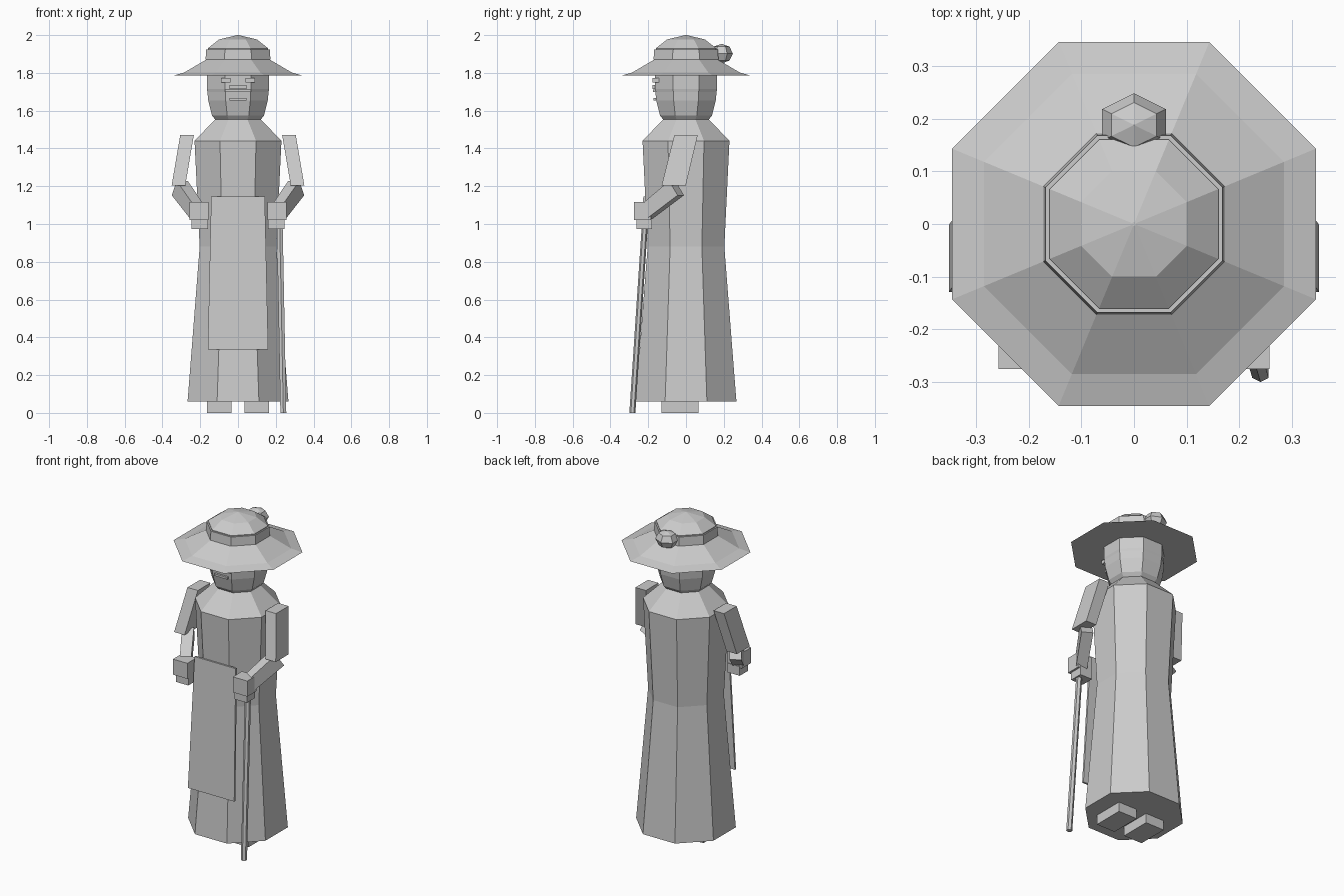
import bpy, bmesh
from math import pi, cos, sin
from mathutils import Vector, Matrix

if "Cube" in bpy.data.objects:
    bpy.data.objects.remove(bpy.data.objects["Cube"])


def make(name, verts, faces):
    me = bpy.data.meshes.new(name)
    me.from_pydata([tuple(v) for v in verts], [], faces)
    bm = bmesh.new()
    bm.from_mesh(me)
    bmesh.ops.recalc_face_normals(bm, faces=bm.faces)
    bm.to_mesh(me)
    bm.free()
    ob = bpy.data.objects.new(name, me)
    bpy.context.collection.objects.link(ob)
    return ob


def skin(name, rings):
    """Join equal-sized rings of points and cap both ends."""
    n = len(rings[0])
    verts = [v for r in rings for v in r]
    faces = [(k * n + i, k * n + (i + 1) % n, (k + 1) * n + (i + 1) % n, (k + 1) * n + i)
             for k in range(len(rings) - 1) for i in range(n)]
    faces += [tuple(range(n)), tuple(range(len(verts) - n, len(verts)))]
    return make(name, verts, faces)


def octagon(name, profile):
    """Stack of octagons; profile holds (half width across flats, z)."""
    return skin(name, [[(a / cos(pi / 8) * cos(pi / 8 + i * pi / 4),
                         a / cos(pi / 8) * sin(pi / 8 + i * pi / 4), z) for i in range(8)]
                       for a, z in profile])


def quad(c, u, v):
    c, u, v = Vector(c), Vector(u), Vector(v)
    return [c - u - v, c + u - v, c + u + v, c - u + v]


def box(name, x, y, z):
    ring = lambda h: [(x[0], y[0], h), (x[1], y[0], h), (x[1], y[1], h), (x[0], y[1], h)]
    return skin(name, [ring(z[0]), ring(z[1])])


# Robe, shoulders and head
octagon("robe", [(0.267, 0.06), (0.245, 0.34), (0.203, 0.88), (0.23, 1.44)])
octagon("shoulder_cape", [(0.23, 1.44), (0.12, 1.555)])
octagon("head", [(0.118, 1.55), (0.138, 1.575), (0.158, 1.655), (0.162, 1.70),
                 (0.165, 1.715), (0.165, 1.80)])

# Hat: brim, crown, band and knot
octagon("hat_brim", [(0.345, 1.785), (0.285, 1.802), (0.16, 1.875)])
octagon("hat_crown", [(0.16, 1.86), (0.16, 1.93), (0.10, 1.977), (0.004, 2.0)])
octagon("hat_band", [(0.172, 1.87), (0.168, 1.925)])
bm = bmesh.new()
bmesh.ops.create_uvsphere(bm, u_segments=6, v_segments=4, radius=1,
                          matrix=Matrix.Translation((0, 0.188, 1.902))
                          @ Matrix.Diagonal((0.07, 0.06, 0.052, 1)))
me = bpy.data.meshes.new("hat_knot")
bm.to_mesh(me)
bm.free()
bpy.context.collection.objects.link(bpy.data.objects.new("hat_knot", me))

# Face
box("nose", (-0.045, 0.045), (-0.178, -0.15), (1.715, 1.735))
box("moustache", (-0.07, 0.07), (-0.174, -0.15), (1.698, 1.712))
box("mouth", (-0.045, 0.045), (-0.172, -0.15), (1.655, 1.668))

# Apron hanging in front of the robe
skin("apron", [quad((0, -0.22, 1.145), (0.142, 0, 0), (0, 0.006, 0)),
               quad((0, -0.26, 0.335), (0.16, 0, 0), (0, 0.006, 0))])

for s, side in ((-1, "left"), (1, "right")):
    # Brow and foot
    box(side + "_brow", sorted((s * 0.04, s * 0.09)), (-0.178, -0.14), (1.75, 1.772))
    box(side + "_foot", sorted((s * 0.035, s * 0.165)), (-0.13, 0.065), (0, 0.07))

    # Bent arm in two sleeves
    skin(side + "_upper_arm", [quad((s * 0.27, 0, 1.47), (0.036, 0, 0), (0, 0.062, 0)),
                               quad((s * 0.315, -0.065, 1.205), (0.036, 0, 0), (0, 0.064, 0))])
    a, b = Vector((s * 0.308, -0.05, 1.19)), Vector((s * 0.21, -0.22, 1.055))
    d = (b - a).normalized()
    u = d.cross(Vector((0, 0, 1))).normalized()
    v = u.cross(d)
    skin(side + "_forearm", [quad(a, u * 0.034, v * 0.046), quad(b, u * 0.032, v * 0.04)])

    # Hand and curled fingers
    box(side + "_hand", sorted((s * 0.157, s * 0.257)), (-0.275, -0.185), (1.02, 1.117))
    box(side + "_fingers", sorted((s * 0.16, s * 0.245)), (-0.262, -0.18), (0.973, 1.03))

# Walking stick
skin("walking_stick", [[(x + 0.018 * cos(i * pi / 3 + pi / 6), y + 0.016 * sin(i * pi / 3 + pi / 6), z)
                        for i in range(6)]
                       for x, y, z in ((0.24, -0.284, 0), (0.22, -0.215, 1.04))])
